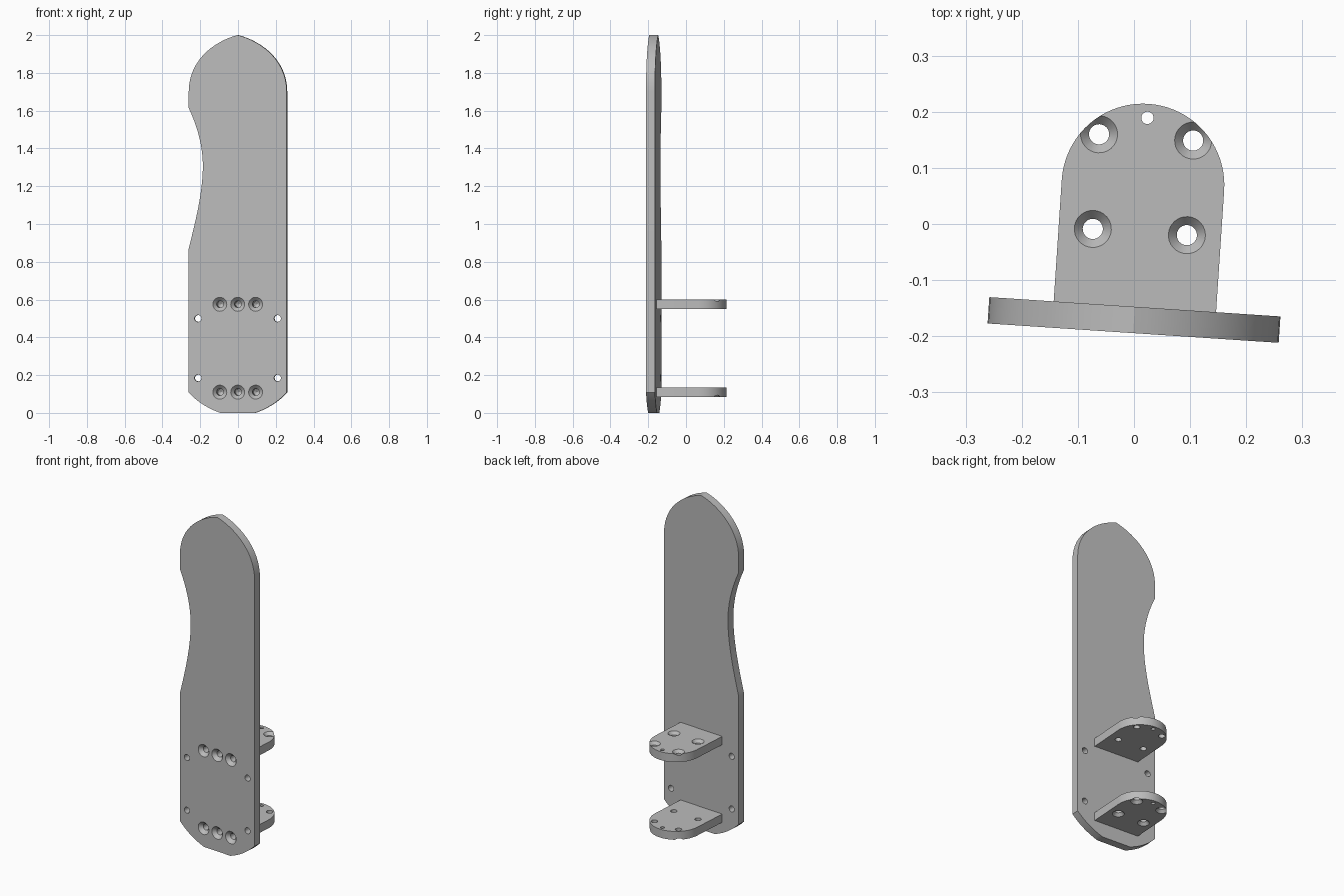
import bpy, bmesh, math
from mathutils import Vector, Matrix
from mathutils.geometry import interpolate_bezier

cube = bpy.data.objects.get("Cube")
if cube:
    bpy.data.objects.remove(cube)

grey = bpy.data.materials.new("satin grey")
grey.use_nodes = True
grey.diffuse_color = (0.5, 0.5, 0.5, 1)
grey.node_tree.nodes["Principled BSDF"].inputs["Base Color"].default_value = (0.5, 0.5, 0.5, 1)

THICK = 0.047            # panel thickness
BACK = THICK / 2         # rear face of the panel
TILT = math.radians(-3.8)


def curve(a, b, c, d, n=16):
    pts = interpolate_bezier(*[Vector((*p, 0)) for p in (a, b, c, d)], n)
    return [(p.x, p.y) for p in pts]


def to_object(name, bm):
    bmesh.ops.recalc_face_normals(bm, faces=bm.faces)
    mesh = bpy.data.meshes.new(name)
    bm.to_mesh(mesh)
    bm.free()
    mesh.materials.append(grey)
    obj = bpy.data.objects.new(name, mesh)
    bpy.context.collection.objects.link(obj)
    return obj


def plate(name, outline, place, depth):
    """Extrude a flat outline; place maps a 2D point to 3D, depth is the extrusion."""
    bm = bmesh.new()
    clean = []
    for p in outline:
        if not clean or math.dist(p, clean[-1]) > 1e-4:
            clean.append(p)
    if math.dist(clean[0], clean[-1]) < 1e-4:
        clean.pop()
    face = bm.faces.new([bm.verts.new(place(p)) for p in clean])
    ext = bmesh.ops.extrude_face_region(bm, geom=[face])["geom"]
    bmesh.ops.translate(bm, vec=depth, verts=[v for v in ext if isinstance(v, bmesh.types.BMVert)])
    return to_object(name, bm)


def drill(bm, start, direction, profile, sides=32):
    """Add a turned cutter: profile lists (radius, depth) along the direction."""
    turn = Vector((0, 0, 1)).rotation_difference(Vector(direction)).to_matrix().to_4x4()
    frame = Matrix.Translation(start) @ turn
    rings = []
    for r, depth in profile:
        rings.append([bm.verts.new(frame @ Vector((r * math.cos(t), r * math.sin(t), depth)))
                      for t in (2 * math.pi * i / sides for i in range(sides))])
    for a, b in zip(rings, rings[1:]):
        for i in range(sides):
            j = (i + 1) % sides
            bm.faces.new((a[i], a[j], b[j], b[i]))
    bm.faces.new(rings[0])
    bm.faces.new(rings[-1])


def cut(obj, bm):
    cutter = to_object("hole_cutter", bm)
    cutter.hide_render = True
    mod = obj.modifiers.new("holes", 'BOOLEAN')
    mod.operation, mod.solver, mod.object = 'DIFFERENCE', 'EXACT', cutter
    bpy.context.view_layer.update()
    result = bpy.data.meshes.new_from_object(obj.evaluated_get(bpy.context.evaluated_depsgraph_get()))
    obj.modifiers.clear()
    obj.data = result
    bpy.data.objects.remove(cutter)


# Screw holes: countersunk through the panel, then blind into the bracket edge
def screw_holes(bm, z):
    for x in (-0.095, 0, 0.095):
        drill(bm, (x, -BACK, z), (0, 1, 0),
              [(0.039, -0.002), (0.037, 0), (0.018, 0.02), (0.018, 0.11), (0.001, 0.121)])


SCREW_Z = {"upper_bracket": 0.575, "lower_bracket": 0.11}

# Panel outline: rounded head, scooped side, clipped foot
head = curve((0.26, 1.7), (0.26, 1.87), (0.12, 1.97), (0, 2))
head += [(-x, z) for x, z in reversed(head)]
scoop = (curve((-0.26, 1.614), (-0.225, 1.54), (-0.185, 1.43), (-0.185, 1.31))
         + curve((-0.185, 1.31), (-0.185, 1.17), (-0.22, 1.03), (-0.26, 0.87)))
foot = curve((-0.26, 0.107), (-0.21, 0.055), (-0.155, 0.022), (-0.092, 0), 10)
foot += [(-x, z) for x, z in reversed(foot)]
panel = plate("panel", head + scoop + foot, lambda p: (p[0], -BACK, p[1]), (0, THICK, 0))

bm = bmesh.new()
for z in SCREW_Z.values():
    screw_holes(bm, z)
for x in (-0.211, 0.211):
    for z in (0.185, 0.5):
        drill(bm, (x, -0.1, z), (0, 1, 0), [(0.018, 0), (0.018, 0.2)])
cut(panel, bm)
parts = [panel]

# Brackets: round-ended shelves, countersunk on their outward faces
H = 0.05
arc = [(0.145 * math.cos(math.pi * i / 40), 0.241 + 0.145 * math.sin(math.pi * i / 40)) for i in range(41)]
for name, z in SCREW_Z.items():
    low = z - H / 2
    shelf = plate(name, [(0.145, BACK)] + arc + [(-0.145, BACK)],
                  lambda p: (p[0], p[1], low), (0, 0, H))
    side = 1 if name == "upper_bracket" else -1
    bm = bmesh.new()
    screw_holes(bm, z)
    for x in (-0.084, 0.084):
        for y in (0.157, 0.326):
            drill(bm, (x, y, z + side * H / 2), (0, 0, -side),
                  [(0.034, -0.001), (0.033, 0), (0.018, 0.017), (0.018, 0.08)])
    drill(bm, (0, 0.361, z - 0.1), (0, 0, 1), [(0.011, 0), (0.011, 0.2)])
    cut(shelf, bm)
    parts.append(shelf)

# Place the assembly and shade the curved walls smoothly
for obj in parts:
    obj.location = (0, -0.171, 0)
    obj.rotation_euler.z = TILT
    bpy.ops.object.select_all(action='DESELECT')
    obj.select_set(True)
    bpy.context.view_layer.objects.active = obj
    bpy.ops.object.shade_smooth_by_angle(angle=math.radians(25))
